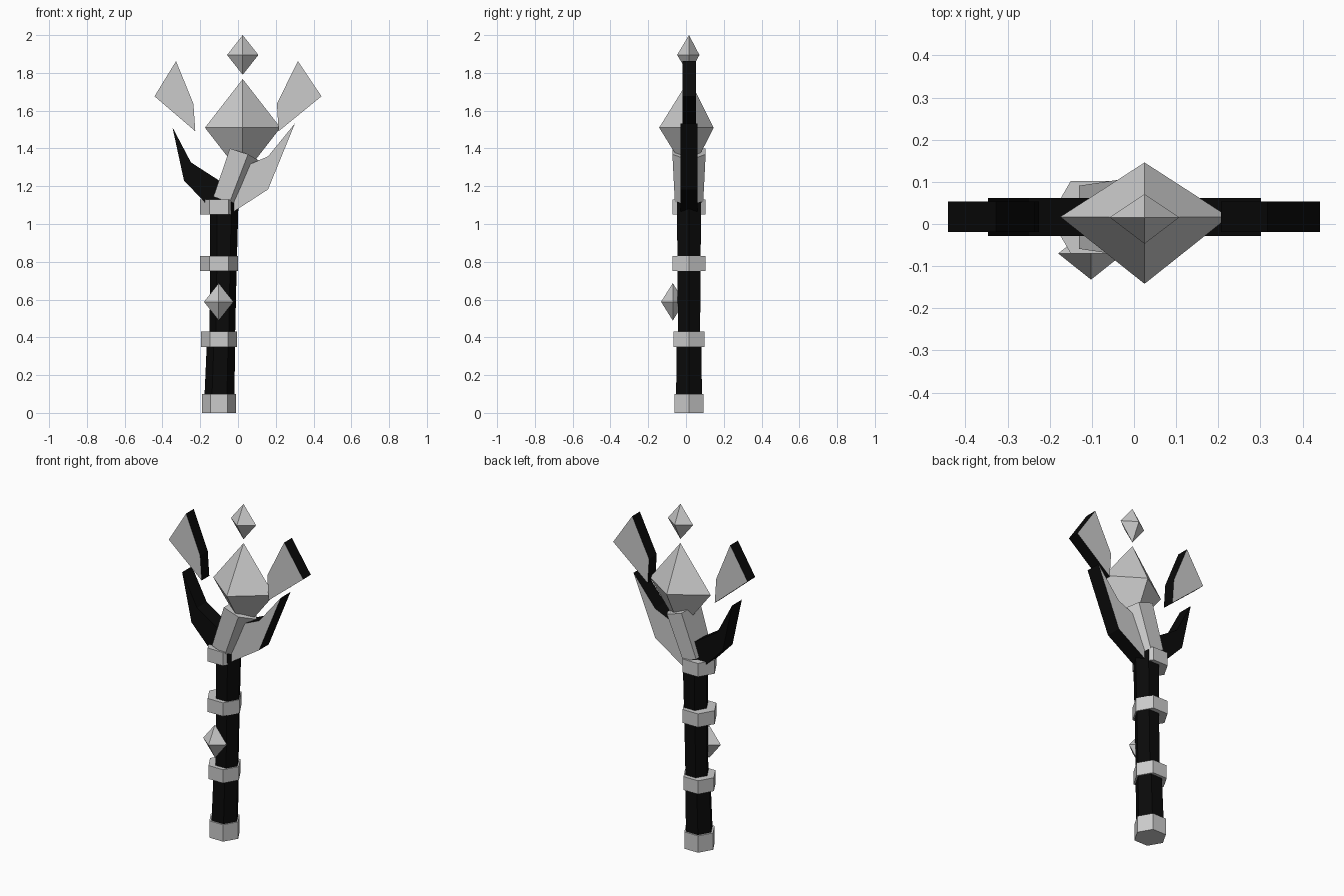
import bpy, bmesh
from math import cos, sin, pi
from mathutils import Vector

if "Cube" in bpy.data.objects:
    bpy.data.objects.remove(bpy.data.objects["Cube"])

CY = 0.016  # depth centre of the staff

black = bpy.data.materials.new("black")
black.diffuse_color = (0.003, 0.003, 0.003, 1)
black.use_nodes = True
black.node_tree.nodes["Principled BSDF"].inputs["Base Color"].default_value = black.diffuse_color
grey = bpy.data.materials.new("grey")
grey.diffuse_color = (0.8, 0.8, 0.8, 1)
grey.use_nodes = True
grey.node_tree.nodes["Principled BSDF"].inputs["Base Color"].default_value = grey.diffuse_color


def loft(name, loops, mat=None, rim_mat=None):
    """Closed solid through equal-length loops; rim_mat colours only the sides."""
    bm = bmesh.new()
    rows = [[bm.verts.new(p) for p in loop] for loop in loops]
    n = len(rows[0])
    sides = []
    for a, b in zip(rows, rows[1:]):
        for i in range(n):
            j = (i + 1) % n
            sides.append(bm.faces.new((a[i], a[j], b[j], b[i])))
    bm.faces.new(rows[0][::-1])
    bm.faces.new(rows[-1])
    if rim_mat:
        for f in sides:
            f.material_index = 1
    bmesh.ops.recalc_face_normals(bm, faces=bm.faces)
    me = bpy.data.meshes.new(name)
    bm.to_mesh(me)
    bm.free()
    for m in (mat, rim_mat):
        if m:
            me.materials.append(m)
    ob = bpy.data.objects.new(name, me)
    bpy.context.collection.objects.link(ob)
    return ob


def hexagon(x, z, r):
    return [(x + r * cos(i * pi / 3), CY + r * sin(i * pi / 3), z) for i in range(6)]


def plate(name, profile, y0, y1, mat, rim):
    """Flat piece: front (x, z) outline extruded in depth."""
    return loft(name, [[(x, y, z) for x, z in profile] for y in (y0, y1)], mat, rim)


def gem(name, centre, rx, ry, rz, tip_dy=0.0):
    """Eight-sided crystal; tip_dy shifts the tips and side corners in depth."""
    c = Vector(centre)
    bm = bmesh.new()
    ring = [bm.verts.new(c + Vector(d)) for d in
            ((rx, tip_dy, 0), (0, ry, 0), (-rx, tip_dy, 0), (0, -ry, 0))]
    tips = [bm.verts.new(c + Vector((0, tip_dy, s * rz))) for s in (1, -1)]
    for i in range(4):
        for t in tips:
            bm.faces.new((ring[i], ring[(i + 1) % 4], t))
    bmesh.ops.recalc_face_normals(bm, faces=bm.faces)
    me = bpy.data.meshes.new(name)
    bm.to_mesh(me)
    bm.free()
    bpy.context.collection.objects.link(bpy.data.objects.new(name, me))


# Slightly bent hexagonal shaft
loft("shaft", [hexagon(*s) for s in (
    (-0.10, 0.03, 0.08), (-0.09, 0.37, 0.075), (-0.083, 0.42, 0.068),
    (-0.077, 0.77, 0.070), (-0.072, 1.13, 0.075))], black)

# Bottom cap and bands
for name, z0, z1, r in (("bottom_cap", 0, 0.10, 0.09), ("lower_band", 0.35, 0.43, 0.095),
                        ("middle_band", 0.75, 0.83, 0.10), ("top_band", 1.05, 1.13, 0.10)):
    loft(name, [hexagon(-0.10, z0, r), hexagon(-0.10, z1, r)])

# Leaning socket under the main crystal
def socket_loop(a, b, c, h):
    return [(a[0], CY - h, a[1]), (b[0], CY - h, b[1]), (c[0], CY, c[1]),
            (b[0], CY + h, b[1]), (a[0], CY + h, a[1])]

loft("crystal_socket", [
    socket_loop((-0.13, 1.145), (-0.045, 1.113), (0.00, 1.09), 0.075),
    socket_loop((-0.043, 1.40), (0.053, 1.369), (0.11, 1.337), 0.088)])

# Curved prongs on both sides
plate("left_prong", [(-0.347, 1.512), (-0.249, 1.326), (-0.10, 1.23), (-0.03, 1.13),
                     (-0.06, 1.08), (-0.175, 1.114), (-0.286, 1.23)],
      -0.029, 0.062, black, black)
plate("right_prong", [(0.302, 1.533), (0.159, 1.358), (0.048, 1.31), (-0.022, 1.14),
                      (-0.022, 1.066), (0.159, 1.183)],
      -0.029, 0.062, grey, black)

# Floating shards
plate("left_shard", [(-0.328, 1.862), (-0.442, 1.676), (-0.226, 1.491), (-0.236, 1.637)],
      -0.019, 0.053, grey, black)
plate("right_shard", [(0.317, 1.862), (0.442, 1.676), (0.215, 1.491), (0.206, 1.637)],
      -0.019, 0.053, grey, black)

# Crystals
gem("main_crystal", (0.025, 0.002, 1.51), 0.20, 0.144, 0.257, 0.015)
gem("top_crystal", (0.025, 0.012, 1.895), 0.083, 0.059, 0.105, 0.004)
gem("shaft_crystal", (-0.102, -0.07, 0.588), 0.078, 0.062, 0.099)
